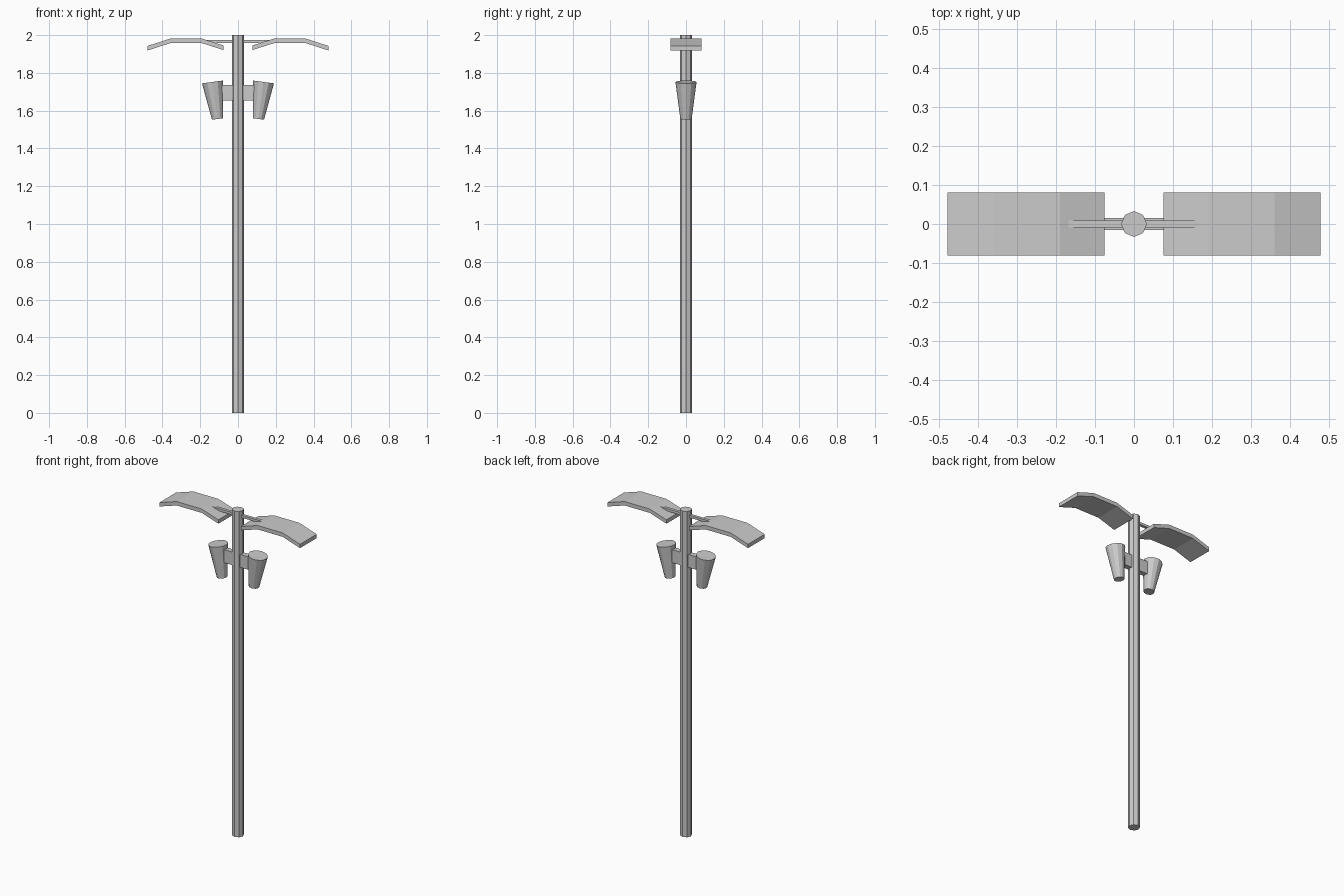
import bpy, bmesh
from mathutils import Matrix, Vector

if "Cube" in bpy.data.objects:
    bpy.data.objects.remove(bpy.data.objects["Cube"])


def finish(bm, name):
    bmesh.ops.recalc_face_normals(bm, faces=bm.faces)
    me = bpy.data.meshes.new(name)
    bm.to_mesh(me)
    bm.free()
    ob = bpy.data.objects.new(name, me)
    bpy.context.collection.objects.link(ob)
    return ob


def tapered(name, bottom, top, r1, r2, sides):
    """Flat-shaded cylinder or cone between two points."""
    a, b = Vector(bottom), Vector(top)
    rot = (b - a).to_track_quat('Z', 'Y').to_matrix().to_4x4()
    bm = bmesh.new()
    bmesh.ops.create_cone(bm, cap_ends=True, segments=sides, radius1=r1, radius2=r2,
                          depth=(b - a).length,
                          matrix=Matrix.Translation((a + b) / 2) @ rot)
    return finish(bm, name)


def box(name, x0, x1, y, z0, z1):
    bm = bmesh.new()
    bmesh.ops.create_cube(bm, size=1, matrix=Matrix.Translation(((x0 + x1) / 2, 0, (z0 + z1) / 2))
                          @ Matrix.Diagonal((x1 - x0, 2 * y, z1 - z0, 1)))
    return finish(bm, name)


# Pole
tapered("pole", (0, 0, 0), (0, 0, 2), 0.033, 0.033, 8)

# Cross arm carrying the panels, and bracket carrying the lamps
box("panel_arm", -0.19, 0.19, 0.009, 1.959, 1.974)
box("lamp_bracket", -0.10, 0.10, 0.016, 1.655, 1.735)

# Bent panel profile (x, top z), extruded along y
profile = [(0.076, 1.945), (0.19, 1.981), (0.36, 1.981), (0.478, 1.943)]
thick, half = 0.024, 0.081

for side, s in (("left", -1), ("right", 1)):
    bm = bmesh.new()
    outline = profile + [(x, z - thick) for x, z in reversed(profile)]
    face = bm.faces.new([bm.verts.new((s * x, -half, z)) for x, z in outline])
    ext = bmesh.ops.extrude_face_region(bm, geom=[face])["geom"]
    bmesh.ops.translate(bm, vec=(0, 2 * half, 0),
                        verts=[v for v in ext if isinstance(v, bmesh.types.BMVert)])
    finish(bm, side + "_panel")

    # Tilted conical lamp
    tapered(side + "_lamp", (s * 0.108, 0, 1.556), (s * 0.135, 0, 1.752), 0.030, 0.056, 12)
